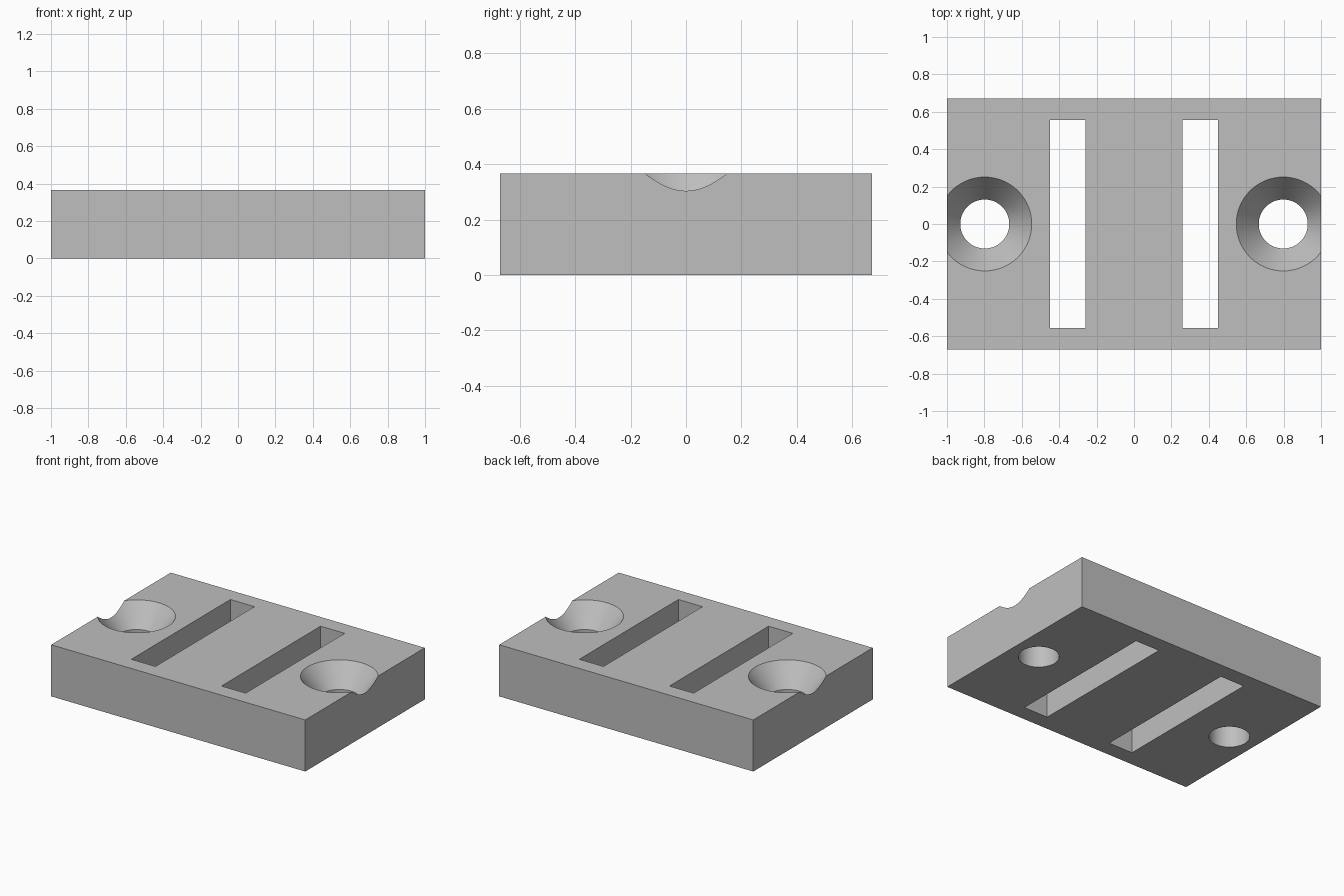
import bpy
import bmesh
import math
from mathutils import Matrix, Vector

cube = bpy.data.objects.get("Cube")
if cube:
    bpy.data.objects.remove(cube, do_unlink=True)

HEIGHT = 0.367
RIM_Z = 0.212      # where the countersink meets the straight bore
BORE, SINK = 0.131, 0.251
OVER = 0.05        # how far cutters pass the faces

grey = bpy.data.materials.new("plain_grey")
grey.use_nodes = True
colour = (0.52, 0.52, 0.52, 1)
grey.diffuse_color = colour
grey.node_tree.nodes["Principled BSDF"].inputs["Base Color"].default_value = colour


def make_object(name, bm):
    bmesh.ops.recalc_face_normals(bm, faces=bm.faces)
    mesh = bpy.data.meshes.new(name)
    bm.to_mesh(mesh)
    bm.free()
    mesh.materials.append(grey)
    obj = bpy.data.objects.new(name, mesh)
    bpy.context.collection.objects.link(obj)
    return obj


def box(name, low, high):
    low, high = Vector(low), Vector(high)
    bm = bmesh.new()
    bmesh.ops.create_cube(bm, size=1, matrix=Matrix.Translation((low + high) / 2)
                          @ Matrix.Diagonal((*(high - low), 1)))
    return make_object(name, bm)


def screw_hole(name, x):
    # Straight bore opening into a cone that continues above the top face
    slope = (SINK - BORE) / (HEIGHT - RIM_Z)
    profile = [(0, -OVER), (BORE, -OVER), (BORE, RIM_Z),
               (SINK + slope * OVER, HEIGHT + OVER), (0, HEIGHT + OVER)]
    bm = bmesh.new()
    verts = [bm.verts.new((x + r, 0, z)) for r, z in profile]
    edges = [bm.edges.new(pair) for pair in zip(verts, verts[1:])]
    bmesh.ops.spin(bm, geom=verts + edges, cent=(x, 0, 0), axis=(0, 0, 1),
                   angle=math.tau, steps=96, use_duplicate=False)
    bmesh.ops.remove_doubles(bm, verts=bm.verts, dist=1e-5)
    return make_object(name, bm)


# Rectangular block
plate = box("mounting_plate", (-1, -0.672, 0), (1, 0.672, HEIGHT))

# Strap slots and countersunk screw holes on both sides
cutters = []
for side, s in (("left", 1), ("right", -1)):
    xs = sorted((s * 0.26, s * 0.45))
    cutters.append(box(side + "_slot_cutter", (xs[0], -0.557, -OVER),
                       (xs[1], 0.557, HEIGHT + OVER)))
    cutters.append(screw_hole(side + "_screw_hole_cutter", s * 0.798))

bpy.ops.object.select_all(action='DESELECT')
plate.select_set(True)
bpy.context.view_layer.objects.active = plate
for cutter in cutters:
    cutter.hide_render = True
    mod = plate.modifiers.new(cutter.name, 'BOOLEAN')
    mod.operation = 'DIFFERENCE'
    mod.solver = 'EXACT'
    mod.object = cutter
    bpy.ops.object.modifier_apply(modifier=mod.name)
    bpy.data.objects.remove(cutter, do_unlink=True)

bpy.ops.object.shade_smooth_by_angle(angle=math.radians(25))
